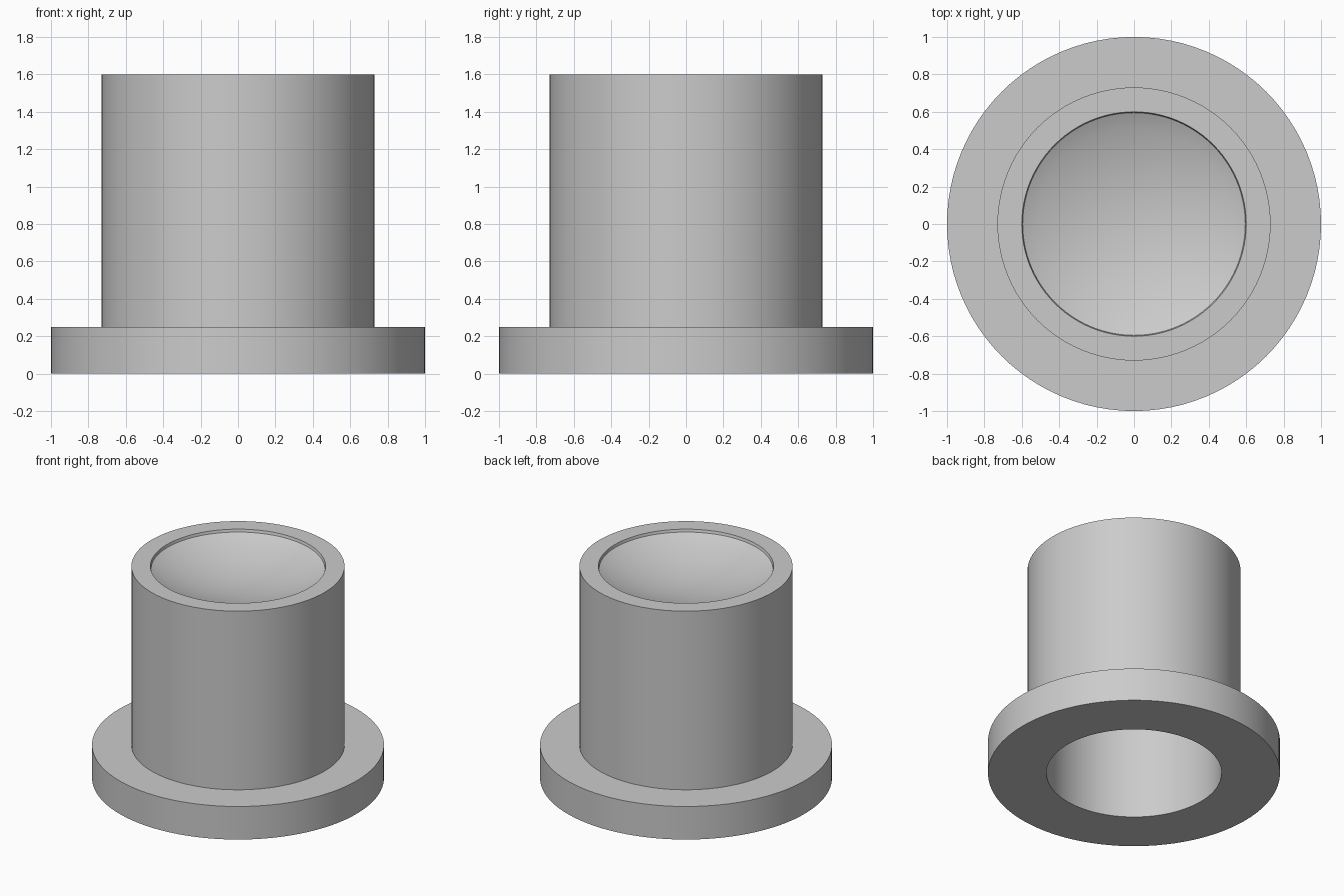
import bpy
import math

SEGMENTS = 96
BORE, TUBE, FLANGE = 0.6, 0.73, 1.0
FLANGE_TOP, TOP = 0.25, 1.6
LIP, DISH_DEPTH, SHELL = 0.02, 0.13, 0.02

if "Cube" in bpy.data.objects:
    bpy.data.objects.remove(bpy.data.objects["Cube"])

# Single plain grey material
grey = bpy.data.materials.new("light_grey")
grey.use_nodes = True
colour = (0.6, 0.6, 0.6, 1)
grey.diffuse_color = colour
grey.node_tree.nodes["Principled BSDF"].inputs["Base Color"].default_value = colour


def lathe(name, profile, closed):
    """Turn an (r, z) profile about z; profile runs with the solid on its left."""
    verts, faces, rings = [], [], []
    for r, z in profile:
        start = len(verts)
        if r < 1e-6:
            verts.append((0, 0, z))
            rings.append([start] * SEGMENTS)
        else:
            for i in range(SEGMENTS):
                a = math.tau * i / SEGMENTS
                verts.append((r * math.cos(a), r * math.sin(a), z))
            rings.append(list(range(start, start + SEGMENTS)))
    pairs = list(zip(rings, rings[1:]))
    if closed:
        pairs.append((rings[-1], rings[0]))
    for low, high in pairs:
        for i in range(SEGMENTS):
            j = (i + 1) % SEGMENTS
            quad = [low[i], low[j], high[j], high[i]]
            faces.append(list(dict.fromkeys(quad)))
    mesh = bpy.data.meshes.new(name)
    mesh.from_pydata(verts, [], faces)
    mesh.materials.append(grey)
    obj = bpy.data.objects.new(name, mesh)
    bpy.context.collection.objects.link(obj)
    bpy.ops.object.select_all(action="DESELECT")
    obj.select_set(True)
    bpy.context.view_layer.objects.active = obj
    bpy.ops.object.shade_smooth_by_angle(angle=math.radians(35))


# Flanged tube with an open bore
lathe("flanged_tube", [
    (BORE, 0), (FLANGE, 0), (FLANGE, FLANGE_TOP),
    (TUBE, FLANGE_TOP), (TUBE, TOP), (BORE, TOP),
], True)

# Shallow spherical dish closing the top of the bore: a thin shell with a steep lip
STEPS = 14
radius = (BORE ** 2 + DISH_DEPTH ** 2) / (2 * DISH_DEPTH)
edge_angle = math.asin(BORE / radius)
upper = [(BORE, TOP), (BORE - LIP / 4, TOP - LIP)]
for k in range(1, STEPS + 1):
    t = edge_angle * (1 - k / STEPS)
    sag = radius * (math.cos(t) - math.cos(edge_angle))
    upper.append((radius * math.sin(t), TOP - LIP - sag))
lower = [(r, z - SHELL) for r, z in reversed(upper)]
lathe("dish", lower + upper, False)
